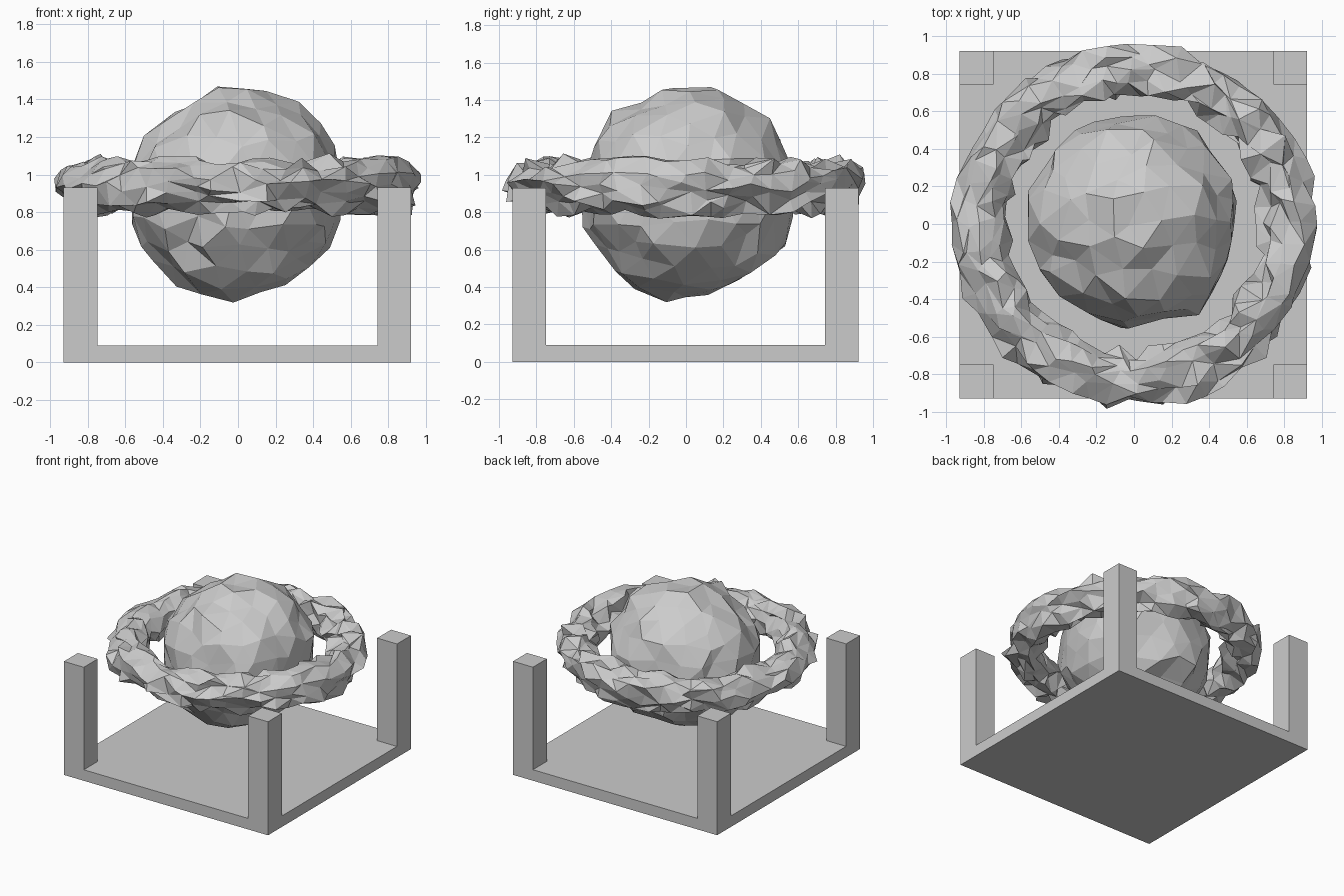
import bpy, bmesh, random
from math import cos, sin, tau
from mathutils import Vector, noise

if "Cube" in bpy.data.objects:
    bpy.data.objects.remove(bpy.data.objects["Cube"])

random.seed(7)


def finish(name, bm):
    bmesh.ops.recalc_face_normals(bm, faces=bm.faces)
    mesh = bpy.data.meshes.new(name)
    bm.to_mesh(mesh)
    bm.free()
    ob = bpy.data.objects.new(name, mesh)
    bpy.context.collection.objects.link(ob)
    return ob


def jitter(amount):
    return Vector([random.uniform(-amount, amount) for _ in range(3)])


# Stand: square slab whose corner cells are extruded into posts
HALF, POST, SLAB, TOP = 0.925, 0.18, 0.09, 0.93
bm = bmesh.new()
ticks = [-HALF, -HALF + POST, HALF - POST, HALF]
grid = [[bm.verts.new((x - 0.003, y - 0.003, 0)) for y in ticks] for x in ticks]
cells = [bm.faces.new((grid[i][j], grid[i + 1][j], grid[i + 1][j + 1], grid[i][j + 1]))
         for i in range(3) for j in range(3)]
ret = bmesh.ops.extrude_face_region(bm, geom=cells, use_keep_orig=True)
tops = [g for g in ret["geom"] if isinstance(g, bmesh.types.BMFace)]
bmesh.ops.translate(bm, verts=[g for g in ret["geom"] if isinstance(g, bmesh.types.BMVert)],
                    vec=(0, 0, SLAB))
for f in tops:
    c = f.calc_center_median()
    if abs(c.x) > 0.7 and abs(c.y) > 0.7:
        up = bmesh.ops.extrude_discrete_faces(bm, faces=[f])["faces"][0]
        for v in up.verts:
            v.co.z = TOP
bmesh.ops.dissolve_limit(bm, angle_limit=0.01, verts=bm.verts, edges=bm.edges)
finish("corner_post_stand", bm)

# Rocky core: icosphere with broad lumps and small random dents
bm = bmesh.new()
bmesh.ops.create_icosphere(bm, subdivisions=3, radius=0.565)
for v in bm.verts:
    lump = 1 + 0.06 * noise.noise(v.co * 3.5)
    v.co = v.co * lump + jitter(0.035)
    v.co += Vector((0, 0.02, 0.90))
finish("rock_core", bm)

# Debris ring: triangulated torus with strongly jittered vertices
MAJOR, MINOR, NU, NV = 0.82, 0.135, 48, 12
bm = bmesh.new()
rings = []
for i in range(NU):
    a = tau * i / NU
    row = []
    for j in range(NV):
        b = tau * j / NV
        r = MAJOR + MINOR * cos(b)
        row.append(bm.verts.new(Vector((r * cos(a), r * sin(a), 0.94 + MINOR * sin(b)))
                                + jitter(0.04)))
    rings.append(row)
for i in range(NU):
    for j in range(NV):
        p, q, k = rings[i], rings[(i + 1) % NU], (j + 1) % NV
        bm.faces.new((p[j], q[j], q[k], p[k]))
bmesh.ops.triangulate(bm, faces=bm.faces)
finish("debris_ring", bm)
